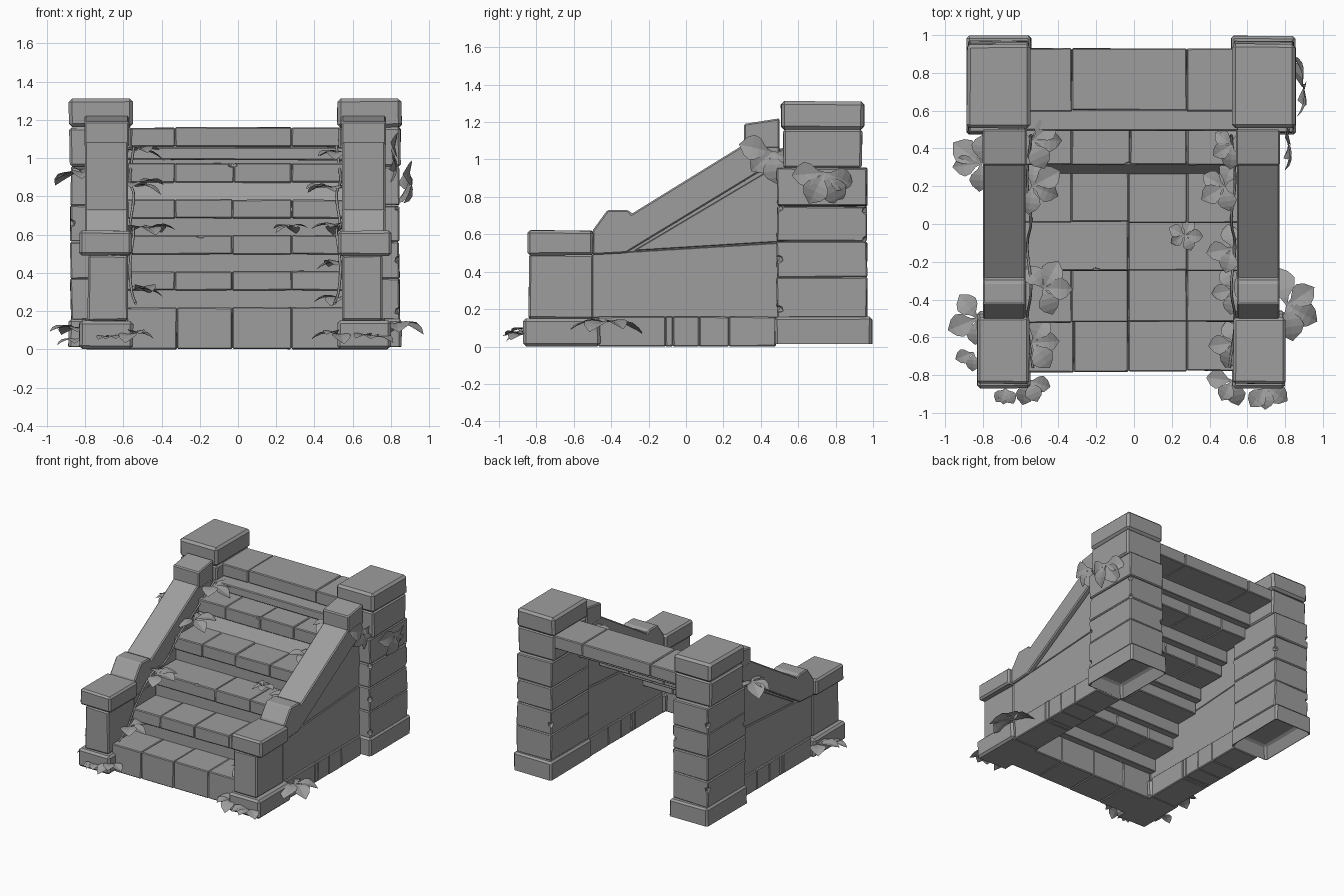
import bpy, bmesh, math, random
from mathutils import Vector

random.seed(4)
if "Cube" in bpy.data.objects:
    bpy.data.objects.remove(bpy.data.objects["Cube"])

CX = -0.015     # symmetry plane of the masonry
GREY = (0.34, 0.34, 0.34, 1)
stone = bpy.data.materials.new("stone_grey")
stone.use_nodes = True
stone.diffuse_color = GREY
stone.node_tree.nodes["Principled BSDF"].inputs["Base Color"].default_value = GREY


def finish(name, bm, bevel=0.0):
    """Turn a bmesh into a named, bevelled stone object."""
    me = bpy.data.meshes.new(name)
    bm.to_mesh(me)
    bm.free()
    me.materials.append(stone)
    ob = bpy.data.objects.new(name, me)
    bpy.context.collection.objects.link(ob)
    if bevel:
        mod = ob.modifiers.new("worn_edges", 'BEVEL')
        mod.width, mod.segments = bevel, 1
    return ob


def chip(ob):
    mod = ob.modifiers.new("chips", 'BOOLEAN')
    mod.operation, mod.solver, mod.object = 'DIFFERENCE', 'EXACT', cutters


def block(name, xs, ys, zs, bevel=0.01, wobble=0.003, hollow=False):
    """Slightly irregular cut stone between the given limits."""
    bm = bmesh.new()
    bmesh.ops.create_cube(bm, size=1)
    lims = [sorted(v) for v in (xs, ys, zs)]
    for v in bm.verts:
        v.co = [(a if c < 0 else b) + random.uniform(-wobble, wobble)
                for c, (a, b) in zip(v.co, lims)]
        v.co.z = max(v.co.z, 0)
    if hollow:
        under = [min(bm.faces, key=lambda f: f.calc_center_median().z)]
        bmesh.ops.inset_region(bm, faces=under, thickness=0.07, depth=0)
        for v in under[0].verts:
            v.co.z += 0.1
    return finish(name, bm, bevel)


def slab(name, side, u0, u1, profile, bevel=0.004):
    """Extrude a (y, z) profile across the thickness of a wall or riser."""
    bm = bmesh.new()
    face = bm.faces.new([bm.verts.new((CX + side * u0, y, z)) for y, z in profile])
    new = bmesh.ops.extrude_face_region(bm, geom=[face])["geom"]
    bmesh.ops.translate(bm, vec=(side * (u1 - u0), 0, 0),
                        verts=[g for g in new if isinstance(g, bmesh.types.BMVert)])
    bmesh.ops.recalc_face_normals(bm, faces=bm.faces)
    return finish(name, bm, bevel)


# Hidden cutters for broken corners
bm = bmesh.new()
for x, y, z in [(.85, .49, .74), (.85, .97, .57), (.85, .97, .73), (.85, .49, .47),
                (.85, .49, .2), (-.88, .49, .66), (-.88, .97, .82), (-.88, .97, .3),
                (-.56, .97, .64), (.53, .97, .45), (-.2, -.26, .6), (-.03, .3, .97)]:
    made = bmesh.ops.create_icosphere(bm, subdivisions=1, radius=0.034)["verts"]
    for v in made:
        v.co = Vector((x, y, z)) + Vector((v.co.x, v.co.y, v.co.z * random.uniform(.6, 1)))
cutters = finish("chip_cutters", bm)
cutters.hide_render = cutters.hide_viewport = True
cutters.display_type = 'WIRE'

# Posts, walls and rails on both sides
for side, word in ((-1, "right"), (1, "left")):
    def pair(a, b):
        return CX + side * a, CX + side * b

    # Tall rear post
    block(word + "_rear_base", pair(.53, .872), (.475, .995), (0, .157), .014, hollow=True)
    courses = [.155, .37, .56, .75, .955]
    for i, (low, high) in enumerate(zip(courses, courses[1:])):
        chip(block(f"{word}_rear_post_stone_{i}", pair(.545, .86), (.485, .967),
                   (low, high), .007, .004))
    block(word + "_rear_neck", pair(.54, .866), (.52, .94), (.955, 1.16), .012)
    block(word + "_rear_cap", pair(.535, .87), (.507, .953), (1.16, 1.31), .018)

    # Short front post
    block(word + "_front_base", pair(.535, .815), (-.87, -.46), (0, .15), .016)
    chip(block(word + "_front_post", pair(.56, .77), (-.84, -.495), (.148, .492)))
    block(word + "_front_cap", pair(.54, .815), (-.845, -.495), (.49, .62), .014)

    # Plinth stones under the wall
    joints = [-.47, -.11, -.07, .07, .23, .48]
    for i, (a, b) in enumerate(zip(joints, joints[1:])):
        block(f"{word}_plinth_{i}", pair(.55, .782), (a, b), (0, .16), .006, .002)

    # Two-piece wall over a solid core, and sloped rail
    slab(word + "_wall_core", side, .58, .745,
         [(-.5, .14), (.5, .14), (.5, 1.05), (-.35, .52), (-.5, .52)])
    slab(word + "_wall_lower", side, .565, .765,
         [(-.5, .155), (.5, .155), (.5, .555), (-.33, .505), (-.5, .495)])
    slab(word + "_wall_upper", side, .57, .762, [(-.28, .512), (.5, .56), (.5, .975)])
    slab(word + "_rail", side, .56, .785,
         [(-.5, .49), (-.32, .5), (.5, .998), (.5, 1.16), (.31, 1.08), (-.29, .71),
          (-.31, .73), (-.42, .73), (-.5, .62)], .008)
    slab(word + "_rail_stop", side, .555, .788,
         [(.31, 1.06), (.5, 1.06), (.5, 1.22), (.31, 1.19)], .008)

# Stairs: each tread is a row of stones over a recessed riser
edges = [-.78, -.52, -.25, .01, .31, .6, .93]
ends = (-.58, .55)
layouts = [[-.32, -.03, .28], [-.33, -.03, .28], [-.03, .28],
           [-.33, -.03, .28], [-.33, -.02, .28], [-.33, .28]]
for i, joints in enumerate(layouts):
    top = .22 + .188 * i
    front, back = edges[i], edges[i + 1]
    low = 0 if i == 0 else top - .1
    xs = [ends[0]] + joints + [ends[1]]
    for j, (a, b) in enumerate(zip(xs, xs[1:])):
        nudge = random.uniform(-.005, .005)
        ob = block(f"step_{i}_stone_{j}", (a, b), (front + nudge, back + (.02 if i < 5 else 0)),
                   (low, top + nudge / 2), .006, .002)
        if i in (2, 4):
            chip(ob)
    if i:
        lean = -.05 if i == 4 else .02
        slab(f"riser_{i}", 1, -.565, .565,
             [(front + lean, top - .2), (front + .08, top - .2),
              (front + .08, top - .09), (front + .02, top - .09)])
block("top_ledge", ends, (.495, .63), (.99, 1.055), .006)

# Leaf clusters: in-plane axes and outward normal for each facing
X, Y, Z = Vector((1, 0, 0)), Vector((0, 1, 0)), Vector((0, 0, 1))
FACING = {"up": (X, Y, Z), "out": (Y, Z, X)}


def cluster(name, x, y, z, facing, aim, arc, count, size):
    """Fan of broad pointed leaves around one root."""
    a, b, n = FACING[facing]
    bm = bmesh.new()
    for i in range(count):
        t = i / max(count - 1, 1) - .5
        ang = math.radians(aim + arc * t + random.uniform(-12, 12))
        d = a * math.cos(ang) + b * math.sin(ang)
        s = n.cross(d)
        length = size * random.uniform(.85, 1.1)
        lift = random.uniform(.1, .5)
        previous = None
        for k, w in enumerate([.02, .1, .31, .38, .27, 0]):
            f = k / 5
            mid = Vector((x, y, z)) + d * length * f + n * length * (lift * f - .5 * f * f)
            edge = s * w * length
            ridge = n * w * length * .2
            row = [bm.verts.new(p) for p in (mid - edge + ridge, mid, mid + edge + ridge)]
            if previous:
                for j in (0, 1):
                    bm.faces.new((previous[j], row[j], row[j + 1], previous[j + 1]))
            previous = row
    bmesh.ops.remove_doubles(bm, verts=bm.verts, dist=.0005)
    finish(name, bm)


for i, spec in enumerate([
        (-.54, .44, 1.04, "up", 20, 170, 4, .16), (-.54, .2, .86, "up", 0, 190, 4, .16),
        (-.48, -.34, .63, "up", 20, 200, 4, .15), (-.54, -.63, .31, "up", 0, 130, 3, .15),
        (-.56, -.83, .08, "up", 295, 90, 3, .13), (-.68, -.87, .06, "up", 265, 80, 3, .09),
        (-.83, -.5, .1, "up", 190, 150, 3, .16), (-.85, -.68, .05, "up", 235, 50, 2, .1),
        (-.81, .32, .92, "up", 170, 170, 4, .17),
        (.52, .42, 1.03, "up", 180, 170, 4, .13), (.48, .2, .84, "up", 180, 200, 4, .14),
        (.27, -.06, .64, "up", 0, 300, 5, .09), (.52, -.13, .64, "up", 180, 150, 3, .14),
        (.53, -.35, .45, "up", 180, 150, 3, .13), (.53, -.63, .27, "up", 180, 150, 3, .13),
        (.52, -.83, .08, "up", 235, 110, 3, .14), (.7, -.86, .06, "up", 275, 80, 3, .14),
        (.81, -.43, .13, "up", 5, 190, 4, .2), (.8, .46, 1.04, "out", 255, 170, 4, .17),
        (.89, .74, .93, "out", 270, 150, 4, .18)]):
    cluster(f"leaf_cluster_{i}", *spec)

# Thin creeping stems along the inner walls
for name, side in (("right_vine", -1), ("left_vine", 1)):
    cu = bpy.data.curves.new(name, 'CURVE')
    cu.dimensions, cu.bevel_depth, cu.bevel_resolution = '3D', .007, 1
    cu.resolution_u = 5
    path = [(.53, .47, 1.06), (.55, .22, .88), (.53, .02, .8), (.55, -.12, .64),
            (.53, -.33, .62), (.55, -.5, .43), (.54, -.62, .3), (.52, -.76, .24)]
    spline = cu.splines.new('BEZIER')
    spline.bezier_points.add(len(path) - 1)
    for p, (u, y, z) in zip(spline.bezier_points, path):
        p.co = (CX + side * u, y, z)
        p.handle_left_type = p.handle_right_type = 'AUTO'
    cu.materials.append(stone)
    bpy.context.collection.objects.link(bpy.data.objects.new(name, cu))
